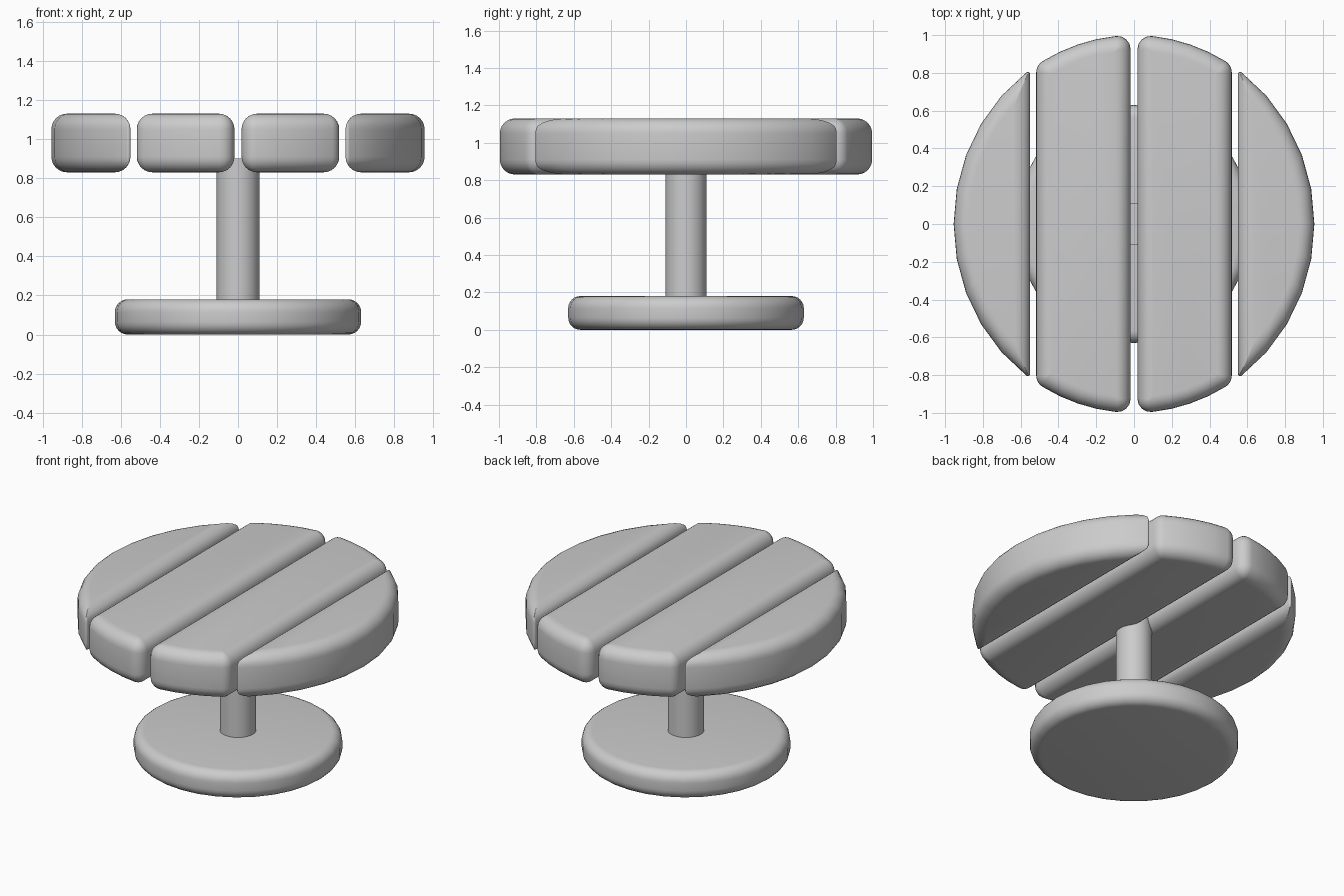
import bpy, bmesh
from math import cos, sin, pi, acos, atan2

if "Cube" in bpy.data.objects:
    bpy.data.objects.remove(bpy.data.objects["Cube"])

TOP_A, TOP_B = 0.955, 1.0        # half width and half depth of the oval top
Z0, Z1, EDGE = 0.83, 1.13, 0.08  # plank bottom, top and edge rounding


def finish(bm, name):
    bmesh.ops.recalc_face_normals(bm, faces=bm.faces)
    me = bpy.data.meshes.new(name)
    bm.to_mesh(me)
    bm.free()
    ob = bpy.data.objects.new(name, me)
    bpy.context.collection.objects.link(ob)
    bpy.ops.object.select_all(action='DESELECT')
    bpy.context.view_layer.objects.active = ob
    ob.select_set(True)
    bpy.ops.object.shade_smooth_by_angle(angle=0.7)
    return ob


def loft(rings, name):
    bm = bmesh.new()
    loops = [[bm.verts.new(p) for p in r] for r in rings]
    for lo, hi in zip(loops, loops[1:]):
        n = len(lo)
        for i in range(n):
            j = (i + 1) % n
            bm.faces.new((lo[i], lo[j], hi[j], hi[i]))
    bm.faces.new(loops[0][::-1])
    bm.faces.new(loops[-1])
    return finish(bm, name)


def outline(x0, x1, corner, d, steps):
    """Strip of the oval between x0 and x1, shrunk by d, with round corners."""
    r = max(corner - d, 0.002)
    a, b = TOP_A - d - r, TOP_B - d - r
    lo, hi = x0 + d + r, x1 - d - r

    def normal(t):
        return atan2(sin(t) / b, cos(t) / a)

    def end_arc(t0, t1, n0, n1):
        pts = []
        def add(t, n):
            pts.append((a * cos(t) + r * cos(n), b * sin(t) + r * sin(n)))
        for k in range(4):                       # first corner
            add(t0, n0 + (normal(t0) - n0) * k / 4)
        for k in range(steps + 1):               # curved rim
            t = t0 + (t1 - t0) * k / steps
            add(t, normal(t))
        for k in range(1, 5):                    # second corner
            add(t1, normal(t1) + (n1 - normal(t1)) * k / 4)
        return pts

    t_lo = acos(lo / a)
    if x1 >= TOP_A:                              # outer segment
        return end_arc(-t_lo, t_lo, -pi, pi)
    back = end_arc(acos(hi / a), t_lo, 0, pi)
    return back + [(x, -y) for x, y in back[::-1]]


def plank(name, x0, x1, corner, steps, side):
    levels = []
    for k in range(7):
        q = k / 6 * pi / 2
        levels.append((EDGE * (1 - sin(q)), Z0 + EDGE * (1 - cos(q))))
    levels += [(d, Z0 + Z1 - z) for d, z in levels[::-1]]
    rings = [[(side * x, y, z) for x, y in outline(x0, x1, corner, d, steps)]
             for d, z in levels]
    return loft(rings, name)


def turned(name, profile, sides=32):
    return loft([[(r * cos(2 * pi * i / sides), r * sin(2 * pi * i / sides), z)
                  for i in range(sides)] for r, z in profile], name)


# table top planks
for side, label in ((-1, "left"), (1, "right")):
    plank(label + "_inner_plank", 0.018, 0.518, 0.07, 4, side)
    plank(label + "_outer_plank", 0.55, TOP_A, 0.012, 10, side)

# pedestal
turned("pedestal_column", [(0.11, 0.15), (0.11, 0.9)])

# round foot with softened rim
R, H, B = 0.63, 0.18, 0.065
quarter = [(R - B + B * sin(k * pi / 12), B - B * cos(k * pi / 12)) for k in range(7)]
turned("base_disc", quarter + [(r, H - z) for r, z in quarter[::-1]])
